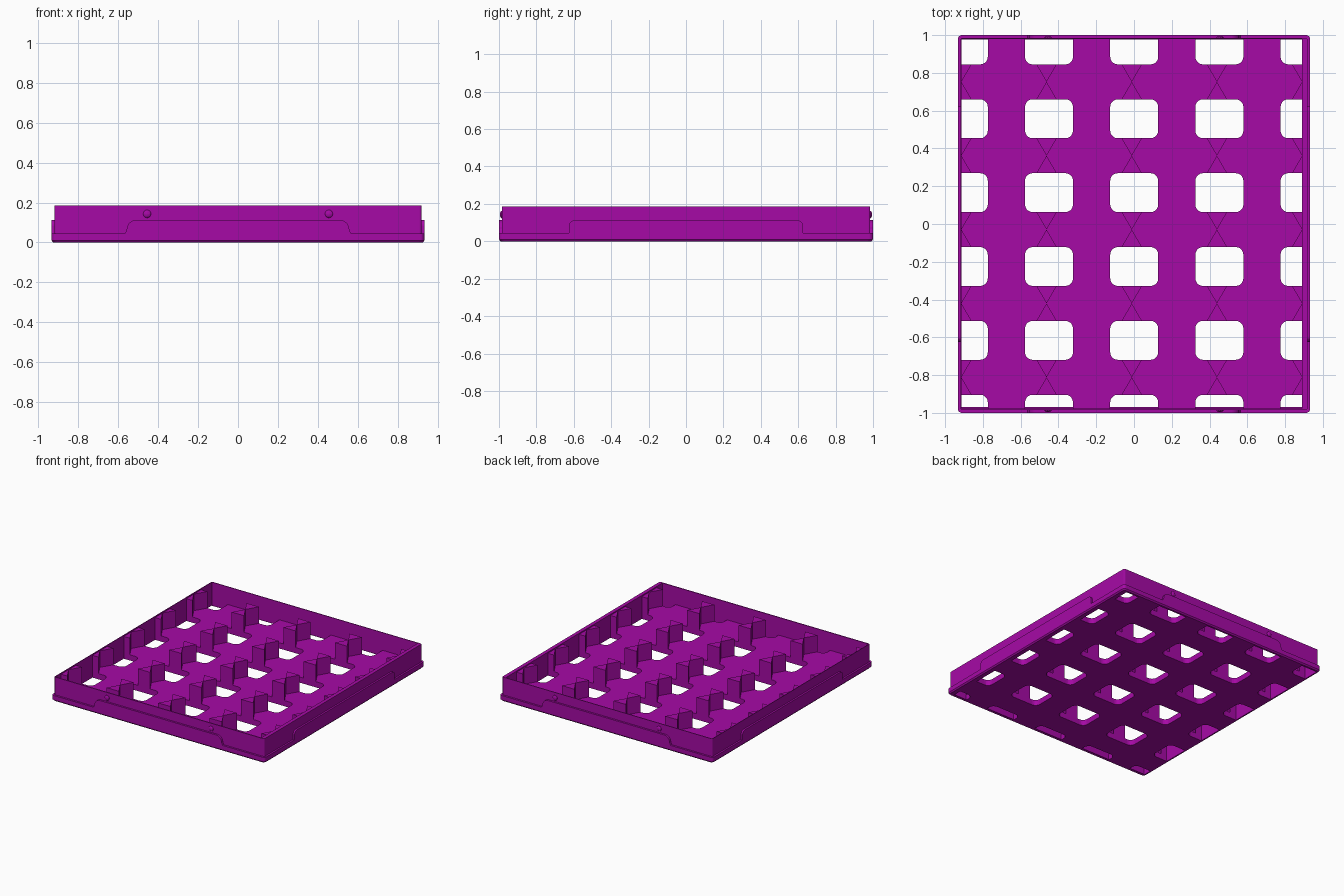
import bpy, bmesh, math
from mathutils import Vector

if "Cube" in bpy.data.objects:
    bpy.data.objects.remove(bpy.data.objects["Cube"])

purple = bpy.data.materials.new("purple")
purple.diffuse_color = (0.38, 0.003, 0.38, 1)
purple.use_nodes = True
purple.node_tree.nodes["Principled BSDF"].inputs["Base Color"].default_value = purple.diffuse_color

# Main sizes
HX, HY = 0.933, 1.0            # outer rim
WX, WY = 0.919, 0.985          # outside of the wall
X0, X1, Y0, Y1 = -0.914, 0.89, -0.977, 0.979   # inside of the wall
FLOOR, RIM, TOP = 0.045, 0.113, 0.185
PX, PY = 0.451, 0.391          # cell pitch


def finish(name, mesh):
    mesh.materials.clear()
    mesh.materials.append(purple)
    ob = bpy.data.objects.new(name, mesh)
    bpy.context.collection.objects.link(ob)
    return ob


def clamp(p):
    return (min(max(p[0], X0), X1), min(max(p[1], Y0), Y1))


def rounded(cx, cy, hx, hy, r, steps=5):
    """Rounded rectangle outline, counter-clockwise."""
    pts = []
    for k, (sx, sy) in enumerate([(1, 1), (-1, 1), (-1, -1), (1, -1)]):
        for i in range(steps + 1):
            a = math.pi / 2 * (k + i / steps)
            pts.append((cx + sx * (hx - r) + r * math.cos(a),
                        cy + sy * (hy - r) + r * math.sin(a)))
    return pts


def tidy(pts):
    """Drop repeated and collinear points."""
    out = []
    for p in pts:
        if not out or (Vector(p) - Vector(out[-1])).length > 1e-4:
            out.append(p)
    if (Vector(out[0]) - Vector(out[-1])).length < 1e-4:
        out.pop()
    keep = []
    for i, p in enumerate(out):
        a = Vector(p) - Vector(out[i - 1])
        b = Vector(out[(i + 1) % len(out)]) - Vector(p)
        if abs(a.x * b.y - a.y * b.x) > 1e-7:
            keep.append(p)
    return keep


def plate(name, outlines, z0, z1):
    """Flat plate with holes: first outline is outside, the rest are holes."""
    cu = bpy.data.curves.new(name, 'CURVE')
    cu.dimensions = '2D'
    cu.fill_mode = 'BOTH'
    cu.extrude = (z1 - z0) / 2
    for pts in outlines:
        pts = tidy(pts)
        sp = cu.splines.new('POLY')
        sp.points.add(len(pts) - 1)
        for q, p in zip(sp.points, pts):
            q.co = (p[0], p[1], 0, 1)
        sp.use_cyclic_u = True
    tmp = bpy.data.objects.new(name + "_outline", cu)
    bpy.context.collection.objects.link(tmp)
    deps = bpy.context.evaluated_depsgraph_get()
    mesh = bpy.data.meshes.new_from_object(tmp.evaluated_get(deps))
    bpy.data.objects.remove(tmp)
    bm = bmesh.new()
    bm.from_mesh(mesh)
    bmesh.ops.remove_doubles(bm, verts=bm.verts, dist=1e-5)
    for v in bm.verts:
        v.co.z += (z0 + z1) / 2
    bmesh.ops.recalc_face_normals(bm, faces=bm.faces)
    bm.to_mesh(mesh)
    bm.free()
    for p in mesh.polygons:
        p.use_smooth = False
    return finish(name, mesh)


def prisms(name, items):
    """Each item is a 3D outline and an extrusion vector."""
    bm = bmesh.new()
    for pts, vec in items:
        f = bm.faces.new([bm.verts.new(p) for p in pts])
        ext = bmesh.ops.extrude_face_region(bm, geom=[f], use_keep_orig=True)
        vs = [e for e in ext["geom"] if isinstance(e, bmesh.types.BMVert)]
        bmesh.ops.translate(bm, verts=vs, vec=vec)
    bmesh.ops.recalc_face_normals(bm, faces=bm.faces)
    mesh = bpy.data.meshes.new(name)
    bm.to_mesh(mesh)
    bm.free()
    return finish(name, mesh)


# Floor with rounded openings, cut off where they meet the wall
holes = []
for i in range(-2, 3):
    for j in range(6):
        cy = 0.948 - j * PY
        holes.append([clamp(p) for p in
                      rounded(0.001 + i * PX, cy, 0.127, 0.103, 0.04)])
outer = rounded(0, 0, HX, HY, 0.022)
plate("floor", [outer] + holes, 0.01, FLOOR)

# Thin bottom layer with a chamfered outer edge
base = plate("floor_chamfer", [outer] + holes, 0, 0.01)
for v in base.data.vertices:
    if v.co.z < 0.005 and (abs(v.co.x) > 0.92 or abs(v.co.y) > 0.985):
        v.co.x *= 0.991
        v.co.y *= 0.991

# Upright wall
inner = [(X0, Y0), (X1, Y0), (X1, Y1), (X0, Y1)]
plate("wall", [rounded(0, 0, WX, WY, 0.01, 3), inner], FLOOR, TOP)


# Raised middle part of the rim on all four sides
def tab(half, lean, r):
    side = [(half, FLOOR)]
    for i in range(7):
        a = math.pi / 2 * i / 6
        side.append((half - lean - r + r * math.cos(a),
                     RIM - r + r * math.sin(a)))
    return side + [(-u, z) for u, z in reversed(side)]


tabs = []
for s in (1, -1):
    tabs.append(([(u, s * WY, z) for u, z in tab(0.565, 0.008, 0.048)],
                 (0, s * (HY - WY), 0)))
    tabs.append(([(s * WX, u, z) for u, z in tab(0.625, 0.0, 0.03)],
                 (s * (HX - WX), 0, 0)))
prisms("rim_tabs", tabs)

# Triangular pillars, tip to tip between neighbouring openings
pillars = []
for i in range(5):
    for j in range(5):
        cx, cy = -0.914 + i * PX, 0.7525 - j * PY
        for s in (1, -1):
            tri = [(cx, cy), (cx - 0.054, cy + s * 0.0925),
                   (cx + 0.054, cy + s * 0.0925)]
            tri = [clamp(p) for p in tri]
            pillars.append(([(x, y, FLOOR - 0.002) for x, y in tri],
                            (0, 0, 0.178 - FLOOR)))
prisms("pillars", pillars)

# Small round catches on the front and back of the wall
bm = bmesh.new()
for x in (-0.455, 0.455):
    for s in (1, -1):
        r = bmesh.ops.create_uvsphere(bm, u_segments=14, v_segments=8, radius=0.02)
        for v in r["verts"]:
            v.co = Vector((v.co.x + x, v.co.y * 0.5 + s * WY, v.co.z + 0.143))
            v.co.y = s * max(s * v.co.y, WY - 0.003)
mesh = bpy.data.meshes.new("catches")
bm.to_mesh(mesh)
bm.free()
finish("catches", mesh)
